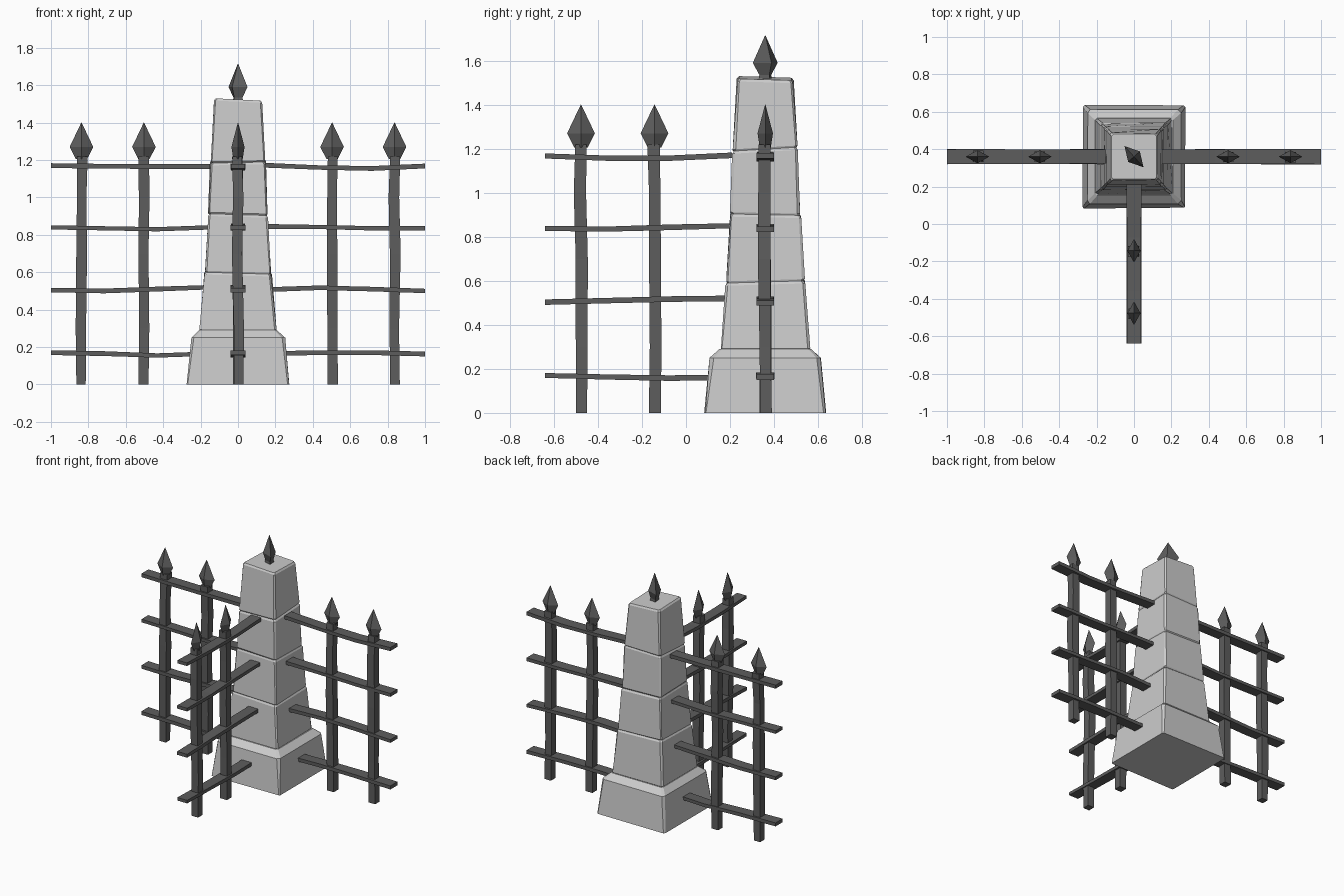
import bpy, bmesh, random
from mathutils import Vector, Matrix
from math import radians

if "Cube" in bpy.data.objects:
    bpy.data.objects.remove(bpy.data.objects["Cube"])

random.seed(4)
PX, PY = 0.0, 0.36          # pillar centre


def material(name, v):
    m = bpy.data.materials.new(name)
    m.diffuse_color = (v, v, v, 1)
    m.use_nodes = True
    m.node_tree.nodes["Principled BSDF"].inputs["Base Color"].default_value = m.diffuse_color
    return m


STONE, IRON = material("stone", 0.58), material("iron", 0.11)


def loft(name, rings, mat):
    """Skin a stack of equal-length point rings into a closed solid."""
    bm = bmesh.new()
    vr = [[bm.verts.new(p) for p in r] for r in rings]
    n = len(vr[0])
    for a, b in zip(vr, vr[1:]):
        for i in range(n):
            j = (i + 1) % n
            bm.faces.new((a[i], a[j], b[j], b[i]))
    bm.faces.new(vr[0][::-1])
    bm.faces.new(vr[-1])
    bmesh.ops.recalc_face_normals(bm, faces=bm.faces)
    me = bpy.data.meshes.new(name)
    bm.to_mesh(me)
    bm.free()
    me.materials.append(mat)
    ob = bpy.data.objects.new(name, me)
    bpy.context.collection.objects.link(ob)
    return ob


def stone_ring(h, z, chamfer=0.01, tx=0.0, ty=0.0, jit=0.0):
    """Square ring with cut corners, optionally tilted."""
    c = h - chamfer
    pts = [(h, -c), (h, c), (c, h), (-c, h), (-h, c), (-h, -c), (-c, -h), (c, -h)]
    r = lambda: random.uniform(-jit, jit)
    return [Vector((PX + x + r(), PY + y + r(), z + tx * x + ty * y)) for x, y in pts]


# plinth
loft("plinth", [stone_ring(0.275, 0.0, 0.008, jit=0.003),
                stone_ring(0.25, 0.25, 0.014, jit=0.004),
                stone_ring(0.208, 0.29, 0.012)], STONE)

# shaft stones: bottom z, top z, bottom half width, top half width, top tilt
stones = [(0.285, 0.60, 0.204, 0.179, -0.03, 0.03),
          (0.60, 0.905, 0.178, 0.161, -0.03, -0.02),
          (0.905, 1.195, 0.158, 0.148, 0.02, 0.06),
          (1.195, 1.52, 0.146, 0.127, -0.05, -0.03)]
px, py = 0.0, 0.0
for i, (z0, z1, h0, h1, tx, ty) in enumerate(stones):
    loft(f"shaft_stone_{i + 1}", [
        stone_ring(h0 - 0.005, z0, tx=px, ty=py),
        stone_ring(h0, z0 + 0.008, tx=px, ty=py, jit=0.003),
        stone_ring(h1, z1 - 0.012, tx=tx, ty=ty, jit=0.003),
        stone_ring(h1 - 0.007, z1, tx=tx, ty=ty)], STONE)
    px, py = tx, ty


def spike(name, base, parts, rot=0.0):
    """Four-sided spear head; parts are (half length, half depth, z)."""
    m = Matrix.Translation(base) @ Matrix.Rotation(rot, 4, 'Z')
    return loft(name, [[m @ Vector(p) for p in ((a, 0, z), (0, b, z), (-a, 0, z), (0, -b, z))]
                       for a, b, z in parts], IRON)


# pillar finial
spike("pillar_finial", (PX, PY, 0),
      [(0.042, 0.032, 1.505), (0.036, 0.027, 1.535), (0.076, 0.042, 1.59), (0.001, 0.001, 1.715)],
      radians(-48))


def post(name, x, y, rot):
    """Slightly crooked square bar with a spear head."""
    rings = []
    for z in (0.0, 0.3, 0.7, 1.0, 1.22):
        dx, dy = (random.uniform(-0.005, 0.005) for _ in range(2))
        h = random.uniform(0.025, 0.029)
        rings.append([Vector((x + dx + sx * h, y + dy + sy * h, z))
                      for sx, sy in ((1, 1), (-1, 1), (-1, -1), (1, -1))])
    loft(name, rings, IRON)
    spike(name + "_spike", (x, y, 0),
          [(0.03, 0.025, 1.205), (0.063, 0.035, 1.27), (0.001, 0.001, 1.4)], rot)


def rail(name, origin, direction, heights, start=0.15, end=1.0):
    """Flat bar running outward from the pillar through the given heights."""
    d = Vector(direction)
    s = Vector((-d.y, d.x, 0))
    rings = []
    for k, z in enumerate(heights):
        c = Vector(origin) + d * (start + (end - start) * k / (len(heights) - 1))
        w = random.uniform(0.037, 0.041)
        t = random.uniform(0.011, 0.013)
        rings.append([c + s * a * w + Vector((0, 0, z + b * t))
                      for a, b in ((1, 1), (-1, 1), (-1, -1), (1, -1))])
    loft(name, rings, IRON)


# three fence wings with rail heights from pillar to tip
wings = {
    "left": ((-1, 0, 0), 0,
             [(0.165, 0.155, 0.165, 0.17), (0.52, 0.51, 0.50, 0.505),
              (0.84, 0.83, 0.835, 0.84), (1.165, 1.165, 1.167, 1.17)]),
    "right": ((1, 0, 0), 0,
              [(0.165, 0.17, 0.17, 0.163), (0.507, 0.517, 0.51, 0.50),
               (0.845, 0.842, 0.835, 0.835), (1.172, 1.16, 1.155, 1.168)]),
    "front": ((0, -1, 0), radians(90),
              [(0.162, 0.158, 0.163, 0.17), (0.52, 0.517, 0.51, 0.503),
               (0.85, 0.843, 0.835, 0.838), (1.17, 1.157, 1.157, 1.167)]),
}
for side, (d, rot, rails) in wings.items():
    for i, dist in enumerate((0.503, 0.837)):
        post(f"{side}_post_{i + 1}", PX + d[0] * dist, PY + d[1] * dist, rot)
    for i, hs in enumerate(rails):
        rail(f"{side}_rail_{i + 1}", (PX, PY, 0), d, hs)
